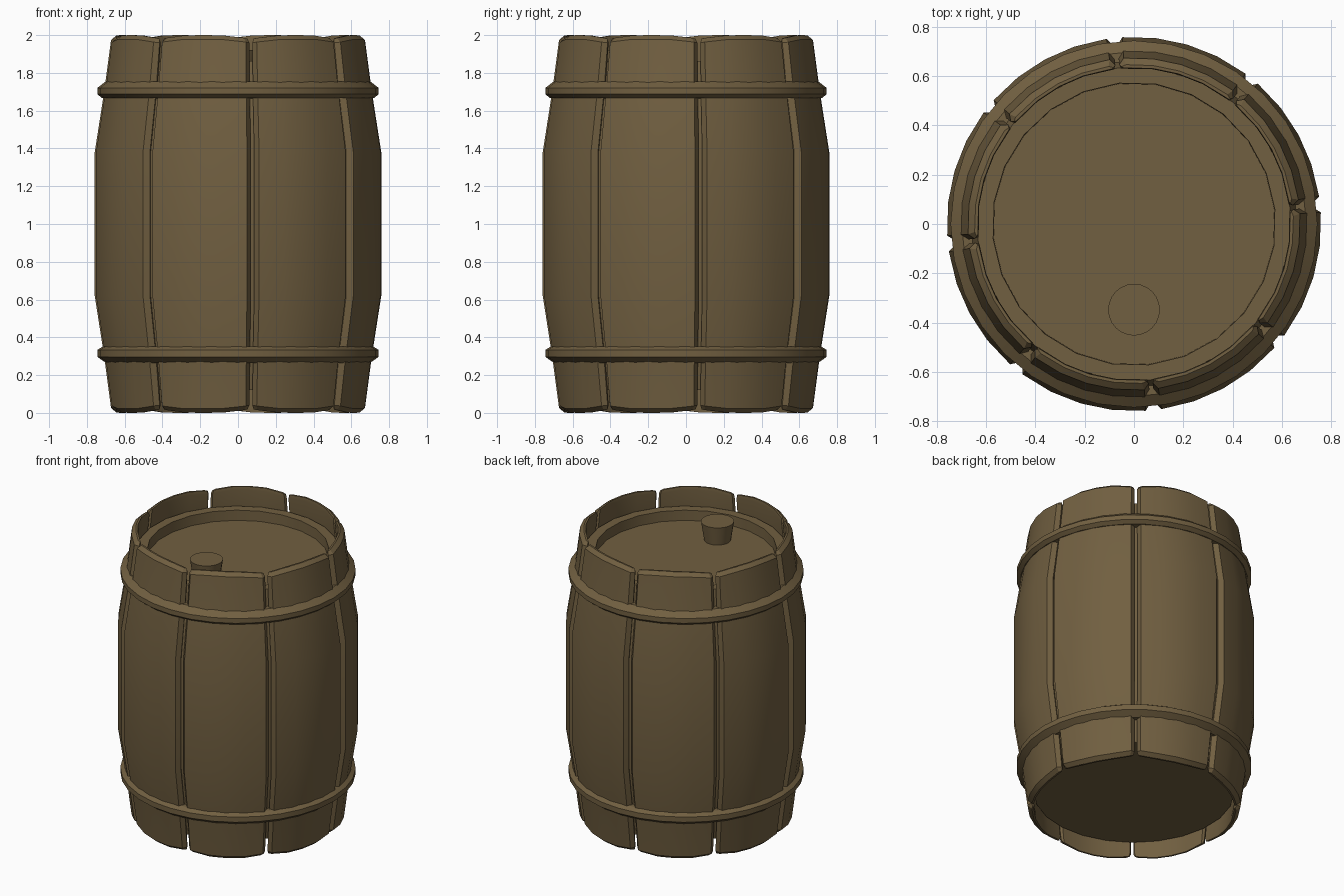
import bpy, bmesh, math
from mathutils import Vector

if "Cube" in bpy.data.objects:
    bpy.data.objects.remove(bpy.data.objects["Cube"])

wood = bpy.data.materials.new("wood")
wood.diffuse_color = (0.165, 0.115, 0.052, 1)
wood.use_nodes = True
wood.node_tree.nodes["Principled BSDF"].inputs["Base Color"].default_value = wood.diffuse_color


def finish(name, bm, angle=None):
    bmesh.ops.recalc_face_normals(bm, faces=bm.faces)
    me = bpy.data.meshes.new(name)
    bm.to_mesh(me)
    bm.free()
    me.materials.append(wood)
    ob = bpy.data.objects.new(name, me)
    bpy.context.collection.objects.link(ob)
    if angle:
        bpy.ops.object.select_all(action='DESELECT')
        ob.select_set(True)
        bpy.context.view_layer.objects.active = ob
        bpy.ops.object.shade_smooth_by_angle(angle=math.radians(angle))
    return ob


def lathe(name, profile, sides, closed=False, turn=0.0, angle=30):
    """Revolve (radius, z) points around z; open profiles get end caps."""
    bm = bmesh.new()
    rings = []
    for r, z in profile:
        rings.append([bm.verts.new((r * math.cos(turn + math.tau * i / sides),
                                    r * math.sin(turn + math.tau * i / sides), z))
                      for i in range(sides)])
    pairs = list(zip(rings, rings[1:]))
    if closed:
        pairs.append((rings[-1], rings[0]))
    for a, b in pairs:
        for i in range(sides):
            j = (i + 1) % sides
            bm.faces.new((a[i], a[j], b[j], b[i]))
    if not closed:
        bm.faces.new(rings[0])
        bm.faces.new(rings[-1])
    return finish(name, bm, angle)


# Stave: curved plank section (width fraction, inset) swept up the bulging side
SIDE = [(0.648, 0.0), (0.675, 0.022), (0.71, 0.30), (0.76, 0.62),
        (0.76, 1.38), (0.71, 1.70), (0.675, 1.978), (0.648, 2.0)]
THICK = [0.012, 0.042, 0.05, 0.05, 0.05, 0.05, 0.042, 0.012]
HALF = math.radians(21.8)


def stave(name, mid):
    bm = bmesh.new()
    rings = []
    for (r, z), t in zip(SIDE, THICK):
        end = -1 if z > 1.9 else 1 if z < 0.1 else 0
        tip = 0.965 if z in (0.0, 2.0) else 1.0
        outer = [(-1, 0.03), (-0.92, 0), (-0.45, 0), (0, 0), (0.45, 0), (0.92, 0), (1, 0.03)]
        section = [(f, r - min(d, t * 0.6)) for f, d in outer]
        section += [(f, r - t) for f in (0.97, 0.45, 0, -0.45, -0.97)]
        ring = []
        for f, rad in section:
            a = mid + f * HALF * tip
            dip = 0.019 * abs(f) ** 3 * end
            ring.append(bm.verts.new((rad * math.cos(a), rad * math.sin(a), z + dip)))
        rings.append(ring)
    n = len(rings[0])
    for a, b in zip(rings, rings[1:]):
        for i in range(n):
            j = (i + 1) % n
            bm.faces.new((a[i], a[j], b[j], b[i]))
    bm.faces.new(rings[0])
    bm.faces.new(rings[-1])
    finish(name, bm, 30)


for k in range(8):
    stave(f"stave_{k + 1}", math.radians(6 + 22.5 + 45 * k))

# Inner drum with flat lid rim, stepped-down lid and flat base
lathe("drum_and_lid", [(0.635, 0.12), (0.672, 0.30), (0.72, 0.62), (0.72, 1.38),
                       (0.672, 1.70), (0.637, 1.863), (0.575, 1.863), (0.573, 1.793)],
      24, turn=math.radians(6), angle=20)

# Hoops, ridged on the outside
LOWER = [(0.66, 0.265), (0.70, 0.265), (0.745, 0.297), (0.745, 0.333), (0.715, 0.352), (0.66, 0.352)]
UPPER = [(0.66, 1.665), (0.72, 1.667), (0.745, 1.687), (0.745, 1.720), (0.70, 1.755), (0.66, 1.755)]
lathe("lower_hoop", LOWER, 32, closed=True)
lathe("upper_hoop", UPPER, 32, closed=True)

# Bung in the lid
bung = lathe("bung", [(0.083, 1.78), (0.105, 1.922)], 24)
bung.location = Vector((0, -0.348, 0))
